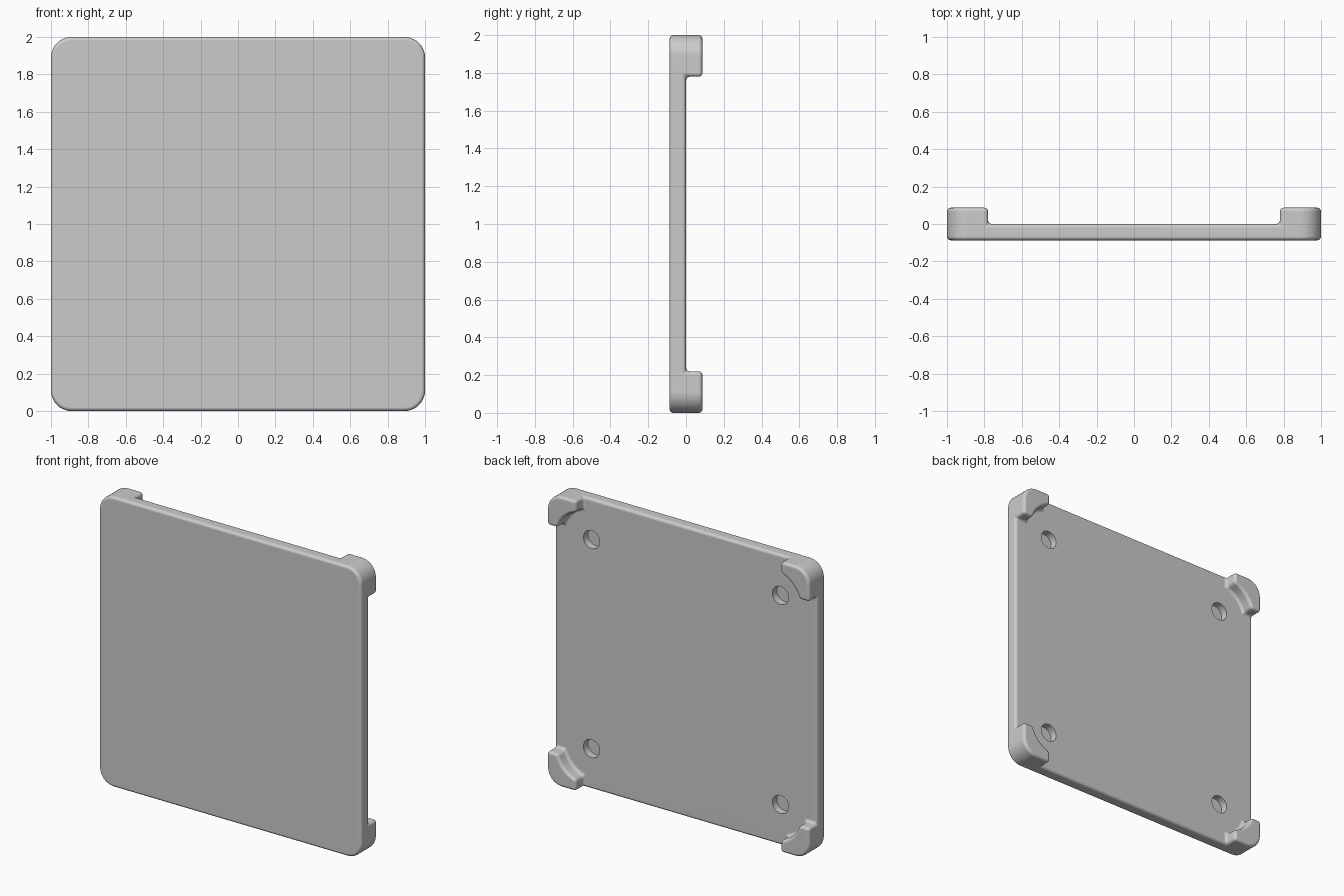
import bpy, bmesh
from math import sin, cos, pi, atan2
from mathutils import Vector

HALF = 1.0        # half width of the square plate
CORNER = 0.11     # outline corner radius
FOOT = 0.78       # where each foot starts
HOLE = 0.72       # hole centre, also centre of the foot's round cut-out
CUT = 0.21        # radius of the cut-out
FRONT, MID, BACK = -0.087, 0.0, 0.087
EDGE = 0.02       # rounded edge radius

if "Cube" in bpy.data.objects:
    bpy.data.objects.remove(bpy.data.objects["Cube"], do_unlink=True)

grey = bpy.data.materials.new("plain grey")
grey.use_nodes = True
grey.diffuse_color = (0.6, 0.6, 0.6, 1)
grey.node_tree.nodes["Principled BSDF"].inputs["Base Color"].default_value = (0.6, 0.6, 0.6, 1)


def arc(centre, radius, start, end, steps):
    angles = [start + (end - start) * i / steps for i in range(steps + 1)]
    return [(centre + radius * cos(a), centre + radius * sin(a)) for a in angles]


def turn(points, quarter):
    for _ in range(quarter):
        points = [(-v, u) for u, v in points]
    return points


bm = bmesh.new()


def place(points, y):
    return [bm.verts.new((u, y, v + HALF)) for u, v in points]


# Outlines of one corner, repeated by quarter turns
outer = arc(HALF - CORNER, CORNER, 0, pi / 2, 10)
side = FOOT - HOLE
reach = (CUT ** 2 - side ** 2) ** 0.5
start = atan2(reach, side)
inner = arc(HOLE, CUT, start, atan2(side, reach), 10)
inner = [(FOOT, HALF)] + inner + [(HALF, FOOT)]

fronts, tops, floors, rims = [], [], [], []
for q in range(4):
    fronts.append(place(turn(outer, q), FRONT))
    rims.append(place(turn(outer, q), BACK))
    tops.append(place(turn(inner, q), BACK))
    floors.append(place(turn(inner, q), MID))

# Front face and recessed back face
bm.faces.new([v for ring in fronts for v in ring])
bm.faces.new([v for ring in floors for v in reversed(ring)])

for q in range(4):
    f, r, t, b = fronts[q], rims[q], tops[q], floors[q]
    n = (q + 1) % 4
    # Foot top, rounded outer corner and concave inner wall
    bm.faces.new(r + t)
    for i in range(len(f) - 1):
        bm.faces.new((f[i], f[i + 1], r[i + 1], r[i]))
    for i in range(len(t) - 1):
        bm.faces.new((t[i], t[i + 1], b[i + 1], b[i]))
    # Straight side running to the next corner
    bm.faces.new((f[-1], fronts[n][0], rims[n][0], tops[n][-1],
                  floors[n][-1], b[0], t[0], r[-1]))

bmesh.ops.recalc_face_normals(bm, faces=bm.faces)
mesh = bpy.data.meshes.new("plate_with_feet")
bm.to_mesh(mesh)
bm.free()
plate = bpy.data.objects.new("plate_with_feet", mesh)
bpy.context.collection.objects.link(plate)
mesh.materials.append(grey)

# Rounded edges
bevel = plate.modifiers.new("rounded edges", "BEVEL")
bevel.width = EDGE
bevel.segments = 4
bevel.limit_method = "ANGLE"
bevel.angle_limit = 0.6

# Four blind round holes in the back
cutters = []
for sx in (-1, 1):
    for sz in (-1, 1):
        bpy.ops.mesh.primitive_cylinder_add(
            vertices=40, radius=0.062, depth=0.1,
            location=(sx * HOLE, MID, HALF + sz * HOLE), rotation=(pi / 2, 0, 0))
        cutter = bpy.context.object
        cutter.name = "hole_cutter"
        cutter.hide_render = True
        cutter.data.materials.append(grey)
        cut = plate.modifiers.new("hole", "BOOLEAN")
        cut.operation = "DIFFERENCE"
        cut.object = cutter
        cutters.append(cutter)

# Bake the modifiers, drop the cutters and smooth the shading
bpy.ops.object.select_all(action="DESELECT")
plate.select_set(True)
bpy.context.view_layer.objects.active = plate
bpy.ops.object.convert(target="MESH")
for cutter in cutters:
    bpy.data.objects.remove(cutter, do_unlink=True)
bpy.ops.object.shade_smooth_by_angle(angle=0.6)
weighted = plate.modifiers.new("even shading", "WEIGHTED_NORMAL")
weighted.keep_sharp = True
